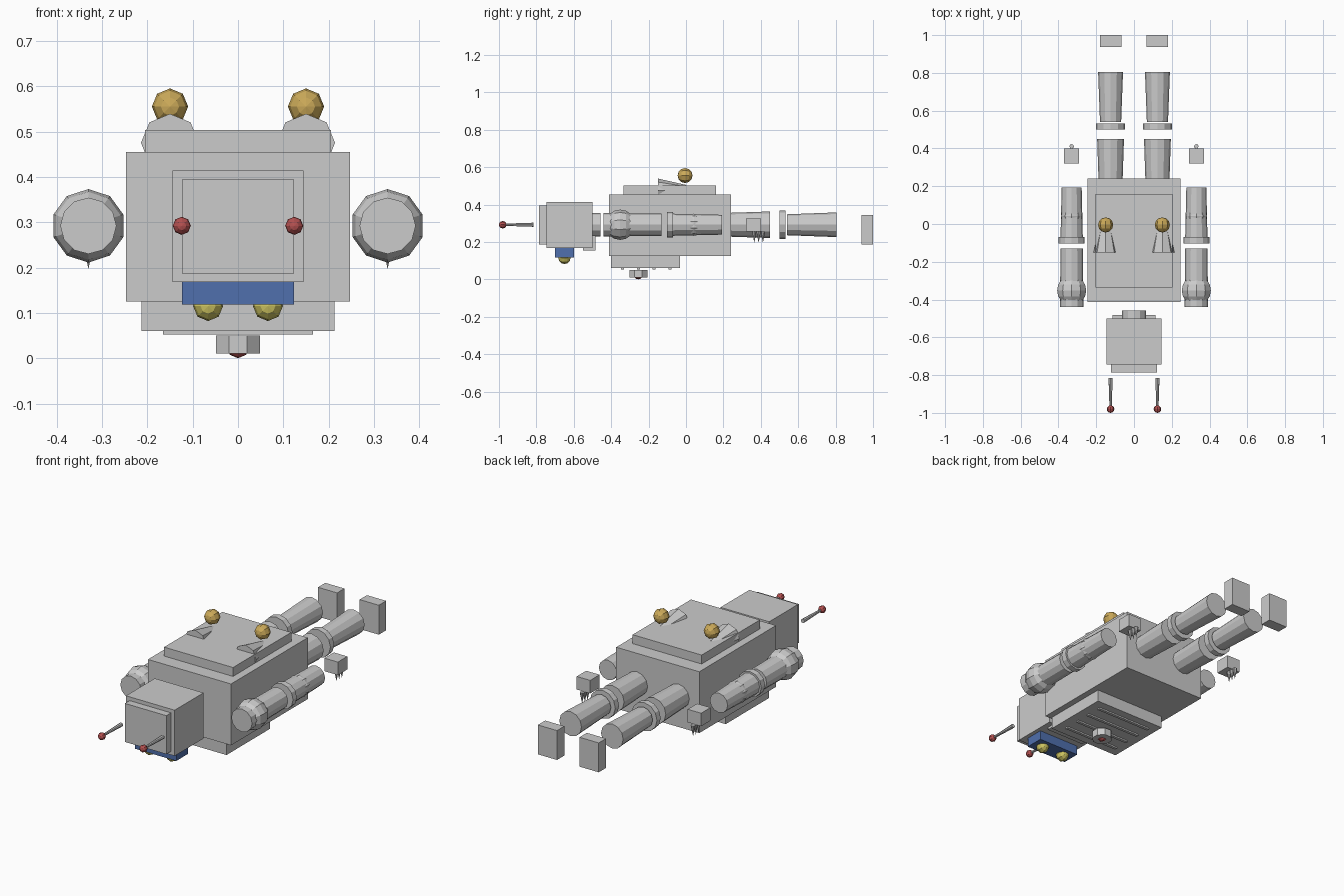
import bpy
from math import pi

if "Cube" in bpy.data.objects:
    bpy.data.objects.remove(bpy.data.objects["Cube"])


def mat(name, rgb):
    m = bpy.data.materials.new(name)
    m.diffuse_color = (*rgb, 1)
    m.use_nodes = True
    m.node_tree.nodes["Principled BSDF"].inputs["Base Color"].default_value = m.diffuse_color
    return m


RED = mat("red", (0.45, 0.08, 0.08))
BLUE = mat("blue", (0.08, 0.16, 0.42))
YELLOW = mat("yellow", (0.62, 0.56, 0.12))
GOLD = mat("gold", (0.6, 0.4, 0.1))
Z = 0.292  # height of the body axis


def finish(name, m=None):
    ob = bpy.context.object
    ob.name = name
    if m:
        ob.data.materials.append(m)
    return ob


def box(name, x, y, z, m=None):
    """Box from (min, max) ranges."""
    lo, hi = zip(x, y, z)
    bpy.ops.mesh.primitive_cube_add(size=1, location=[(a + b) / 2 for a, b in zip(lo, hi)])
    bpy.context.object.scale = [b - a for a, b in zip(lo, hi)]
    return finish(name, m)


def tube(name, x, y0, y1, r0, r1, z=Z, sides=12, m=None):
    """Tapered cylinder along y."""
    bpy.ops.mesh.primitive_cone_add(vertices=sides, radius1=r0, radius2=r1, depth=y1 - y0,
                                    location=(x, (y0 + y1) / 2, z), rotation=(-pi / 2, 0, 0))
    return finish(name, m)


def ball(name, loc, r, m=None, seg=8, rings=6):
    bpy.ops.mesh.primitive_uv_sphere_add(segments=seg, ring_count=rings, radius=r,
                                         location=loc, rotation=(-pi / 2, 0, 0))
    return finish(name, m)


# Torso, back plate and chest plate
box("torso", (-.247, .247), (-.412, .24), (.125, .455))
box("back_plate", (-.205, .205), (-.335, .16), (.44, .503))
box("chest_plate", (-.213, .213), (-.402, -.033), (.06, .157))
for y in (-.34, -.255, -.17, -.085):
    box("chest_slat", (-.165, .165), (y - .008, y + .008), (.052, .065))

# Chest core
bpy.ops.mesh.primitive_cylinder_add(vertices=8, radius=.052, depth=.04,
                                    location=(0, -.255, .03), rotation=(0, 0, pi / 8))
finish("chest_core")
ball("core_light", (0, -.255, .025), .025, RED)

# Head, face and neck
box("head", (-.145, .145), (-.745, -.5), (.168, .414))
box("head_top", (-.123, .123), (-.785, -.74), (.187, .394))
box("visor", (-.123, .123), (-.7, -.6), (.118, .185), BLUE)
box("jaw", (-.115, .115), (-.55, -.483), (.155, .235))
tube("neck", 0, -.51, -.457, .064, .064)

for s, side in ((-1, "left"), (1, "right")):
    # Eyes and antennae
    ball(side + "_eye", (s * .066, -.65, .115), .033, YELLOW)
    tube(side + "_antenna", s * .124, -.97, -.815, .006, .011, sides=8)
    ball(side + "_antenna_tip", (s * .124, -.98, Z), .02, RED)

    # Back thrusters
    tube(side + "_thruster", s * .15, -.15, 0, .064, .03, z=.475, sides=8)
    ball(side + "_thruster_ball", (s * .15, -.005, .555), .04, GOLD)

    # Arm
    x = s * .33
    ball(side + "_shoulder", (x, -.352, Z), .081, seg=10, rings=8)
    tube(side + "_upper_arm", x, -.44, -.13, .062, .059)
    tube(side + "_elbow", x, -.102, -.07, .069, .069)
    tube(side + "_forearm", x, -.07, .193, .059, .053)
    ball(side + "_wrist_joint", (x, .042, Z), .059, seg=10, rings=8)
    box(side + "_hand", (x - .04, x + .04), (.32, .4), (.256, .326))
    for y in (.365, .388, .411):
        bpy.ops.mesh.primitive_cone_add(vertices=8, radius1=.012, depth=.06,
                                        location=(x, y, .226), rotation=(pi, 0, 0))
        finish(side + "_finger")

    # Leg
    x = s * .124
    tube(side + "_thigh", x, .15, .45, .061, .071)
    tube(side + "_knee", x, .5, .532, .076, .076)
    tube(side + "_shin", x, .54, .805, .056, .066)
    box(side + "_foot", (x - .057, x + .057), (.938, 1), (.187, .345))
